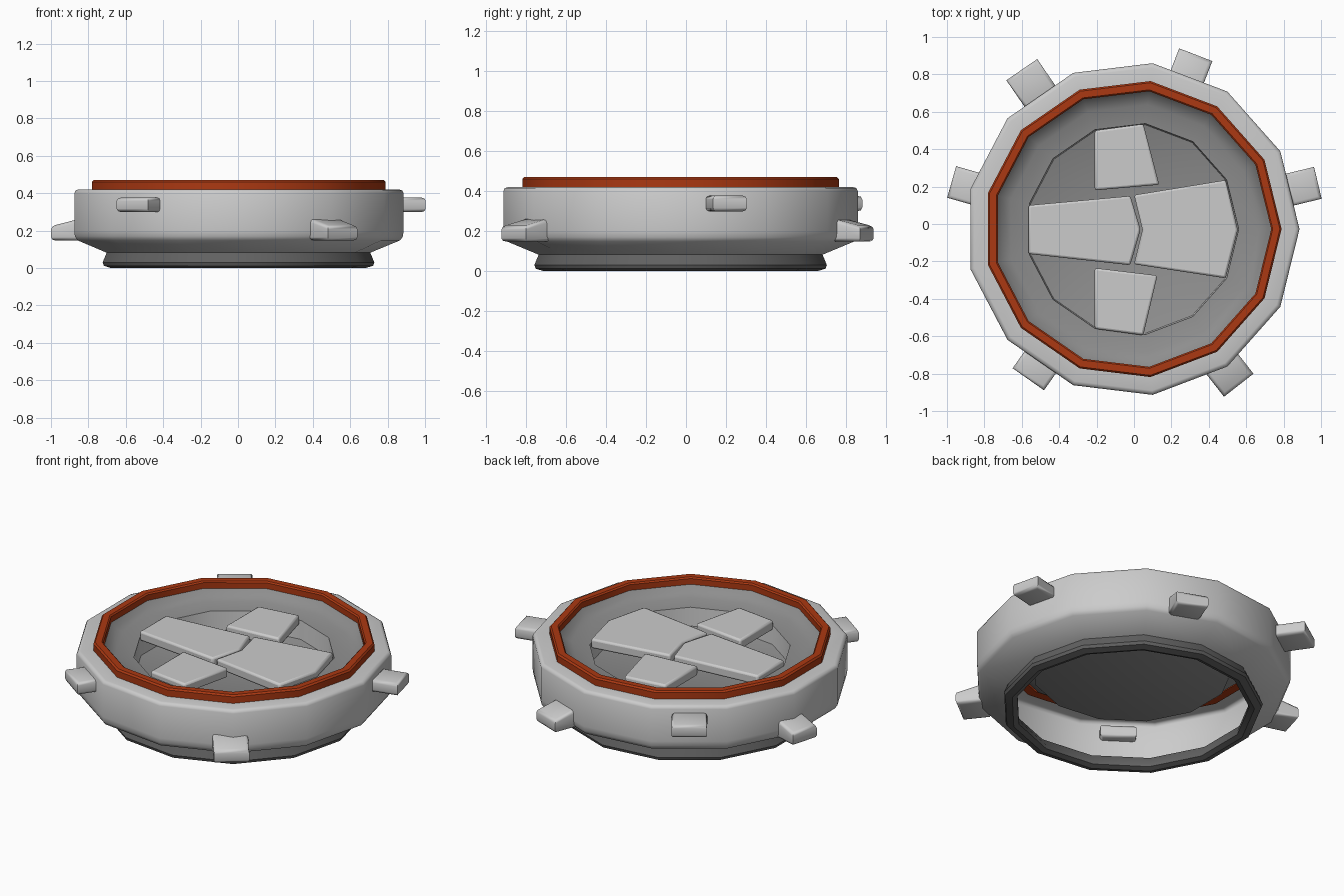
import bpy, bmesh, math
from mathutils import Matrix, Vector

if "Cube" in bpy.data.objects:
    bpy.data.objects.remove(bpy.data.objects["Cube"])

SIDES = 13
CX, CY = -0.008, -0.027
GREY = (0.63, 0.63, 0.63, 1)
MID = (0.27, 0.27, 0.27, 1)
DARK = (0.12, 0.12, 0.12, 1)
ORANGE = (0.41, 0.04, 0.006, 1)


def finish(name, bm, color, bevel=0.0, angle=32):
    bmesh.ops.recalc_face_normals(bm, faces=bm.faces)
    me = bpy.data.meshes.new(name)
    bm.to_mesh(me)
    bm.free()
    ob = bpy.data.objects.new(name, me)
    bpy.context.collection.objects.link(ob)
    mat = bpy.data.materials.new(name + "_colour")
    mat.diffuse_color = color
    mat.use_nodes = True
    mat.node_tree.nodes["Principled BSDF"].inputs["Base Color"].default_value = mat.diffuse_color
    me.materials.append(mat)
    bpy.ops.object.select_all(action='DESELECT')
    ob.select_set(True)
    bpy.context.view_layer.objects.active = ob
    bpy.ops.object.shade_smooth_by_angle(angle=math.radians(angle))
    if bevel:
        mod = ob.modifiers.new("soft_edges", 'BEVEL')
        mod.width = bevel
        mod.segments = 2
    return ob


def lathe(name, profile, color, closed=False, cap_end=False, angle=32):
    """Turn an (r, z) profile into a 13-sided ring."""
    bm = bmesh.new()
    rings = []
    for r, z in profile:
        rings.append([bm.verts.new((CX + r * math.cos(math.tau * i / SIDES),
                                    CY + r * math.sin(math.tau * i / SIDES), z))
                      for i in range(SIDES)])
    pairs = list(zip(rings, rings[1:]))
    if closed:
        pairs.append((rings[-1], rings[0]))
    for a, b in pairs:
        for i in range(SIDES):
            j = (i + 1) % SIDES
            bm.faces.new((a[i], a[j], b[j], b[i]))
    if cap_end:
        bm.faces.new(rings[-1])
    return finish(name, bm, color, angle=angle)


def slab(name, outline, z0=0.34, z1=0.40):
    bm = bmesh.new()
    low = [bm.verts.new((x, y, z0)) for x, y in outline]
    top = [bm.verts.new((x, y, z1)) for x, y in outline]
    bm.faces.new(low[::-1])
    bm.faces.new(top)
    for i in range(len(low)):
        j = (i + 1) % len(low)
        bm.faces.new((low[i], low[j], top[j], top[i]))
    return finish(name, bm, GREY, bevel=0.012)


def lug(name, x, y, z, degrees, width, length=0.16, flare=0.0):
    """Lug whose outer end is centred on x, y; flare thickens its root."""
    d = Vector((math.cos(math.radians(degrees)), math.sin(math.radians(degrees)), 0))
    bm = bmesh.new()
    bmesh.ops.create_cube(bm, size=1, matrix=Matrix.Diagonal((length, width, 0.078, 1)))
    for v in bm.verts:
        if v.co.x < 0 and v.co.z > 0:
            v.co.z += flare
    edges = [e for e in bm.edges if abs(e.verts[0].co.z - e.verts[1].co.z) < 0.06]
    bmesh.ops.bevel(bm, geom=edges, offset=0.018, segments=2, profile=0.5,
                    affect='EDGES')
    bm.transform(Matrix.Translation(Vector((x, y, z)) - d * length / 2)
                 @ Matrix.Rotation(math.radians(degrees), 4, 'Z'))
    return finish(name, bm, GREY, angle=50)


# Hollow outer housing
lathe("outer_housing", [(0.775, 0.42), (0.87, 0.42), (0.886, 0.415), (0.893, 0.40),
                        (0.893, 0.20), (0.89, 0.17), (0.875, 0.148), (0.715, 0.082)],
      GREY, angle=75)

# Foot ring
lathe("foot_ring", [(0.712, 0.09), (0.737, 0.03), (0.73, 0.012), (0.69, 0.0),
                    (0.66, 0.012), (0.66, 0.035), (0.69, 0.085)], DARK, closed=True)

# Orange rim
lathe("rim_band", [(0.797, 0.415), (0.797, 0.46), (0.788, 0.47), (0.75, 0.47),
                   (0.742, 0.462), (0.742, 0.415)], ORANGE, closed=True)

# Bowl lip, recess wall and floor
lathe("bowl_lip", [(0.745, 0.43), (0.72, 0.40), (0.67, 0.378), (0.568, 0.365)], MID)
lathe("recess_wall", [(0.568, 0.365), (0.562, 0.25)], GREY)
lathe("bowl_floor", [(0.564, 0.252), (0.56, 0.25)], MID, cap_end=True)

# Cover slabs across the bowl
slab("left_slab", [(-0.565, 0.10), (-0.565, -0.16), (-0.02, -0.22), (0.035, -0.03),
                   (-0.02, 0.15)])
slab("right_slab", [(0.0, 0.155), (0.045, -0.03), (0.0, -0.215), (0.49, -0.29),
                    (0.555, -0.03), (0.49, 0.235)])
slab("back_slab", [(-0.21, 0.50), (-0.21, 0.18), (0.135, 0.21), (0.05, 0.535)])
slab("front_slab", [(-0.21, -0.56), (0.05, -0.595), (0.125, -0.275), (-0.21, -0.235)])

# Lugs around the housing, alternating high and low
HIGH, LOW = 0.338, 0.186
lug("right_lug", 0.983, 0.22, HIGH, 13.5, 0.175)
lug("back_right_lug", 0.33, 0.905, LOW, 69, 0.19, flare=0.04)
lug("back_left_lug", -0.60, 0.825, HIGH, 124.5, 0.2, length=0.19)
lug("left_lug", -0.975, 0.225, LOW, 164, 0.175, flare=0.04)
lug("front_left_lug", -0.565, -0.83, HIGH, 234.8, 0.205)
lug("front_right_lug", 0.56, -0.862, LOW, -52, 0.20, flare=0.04)
